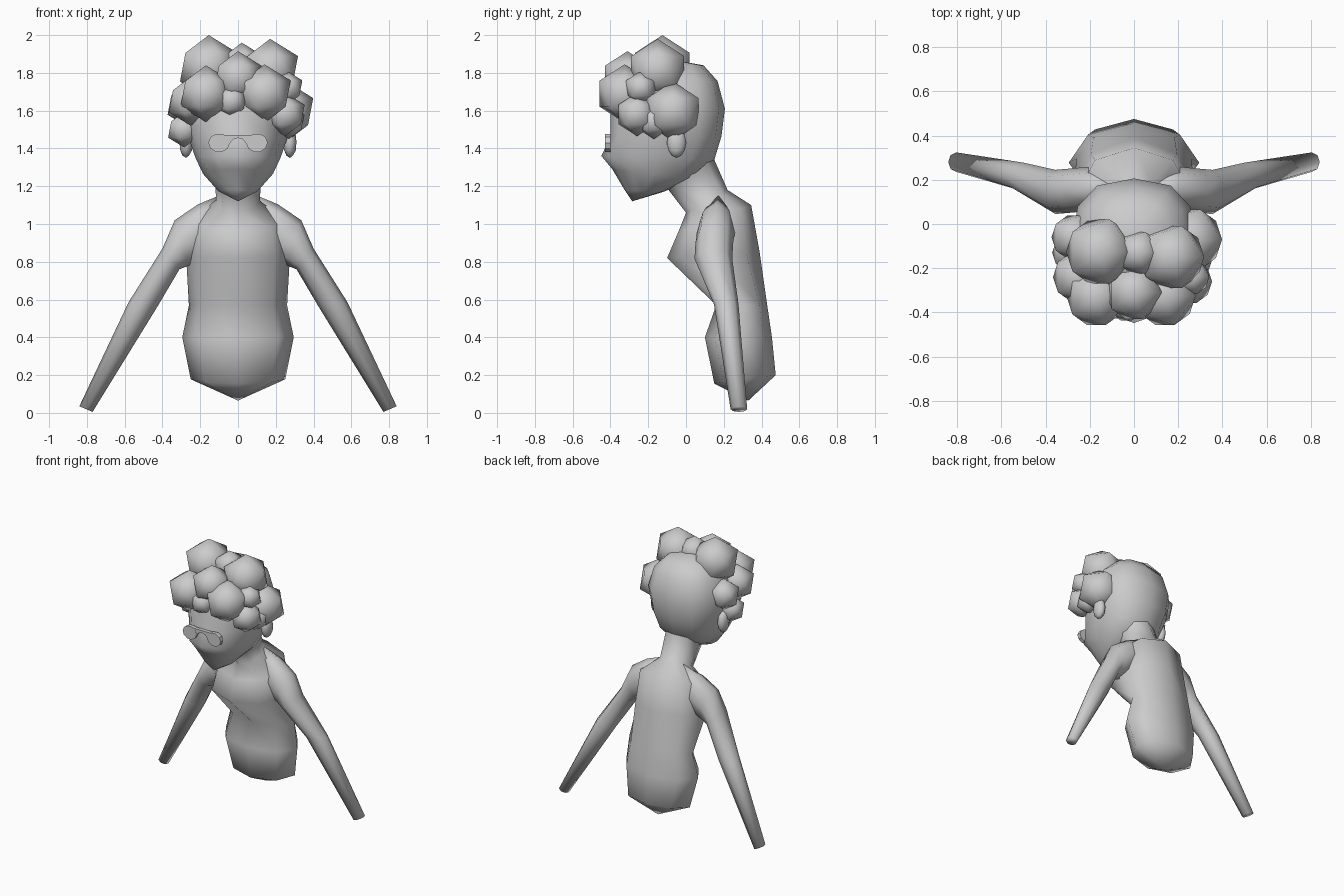
import bpy, bmesh
from math import cos, sin, pi
from mathutils import Vector

if "Cube" in bpy.data.objects:
    bpy.data.objects.remove(bpy.data.objects["Cube"])


def finish(name, bm, smooth=True):
    bmesh.ops.recalc_face_normals(bm, faces=bm.faces)
    mesh = bpy.data.meshes.new(name)
    bm.to_mesh(mesh)
    bm.free()
    for p in mesh.polygons:
        p.use_smooth = smooth
    obj = bpy.data.objects.new(name, mesh)
    bpy.context.collection.objects.link(obj)
    return obj


def loft(name, rings, n, start=None, end=None, back_power=1.0):
    """Skin rings given as (centre, half axis u, half axis v); optional pole points.
    back_power below 1 squares off the half on the +u side."""
    bm = bmesh.new()
    loops = []
    for c, u, v in rings:
        loop = []
        for i in range(n):
            a, b = cos(2 * pi * i / n), sin(2 * pi * i / n)
            if a > 0.01:
                a = a ** back_power
                b = abs(b) ** back_power * (1 if b > 0 else -1)
            loop.append(bm.verts.new(c + u * a + v * b))
        loops.append(loop)
    for a, b in zip(loops, loops[1:]):
        for i in range(n):
            j = (i + 1) % n
            bm.faces.new((a[i], a[j], b[j], b[i]))
    for loop, pole in ((loops[0], start), (loops[-1], end)):
        if pole:
            p = bm.verts.new(pole)
            for i in range(n):
                bm.faces.new((loop[i], loop[(i + 1) % n], p))
        else:
            bm.faces.new(loop)
    return finish(name, bm)


def body_ring(fy, fz, by, bz, rx):
    """Tilted ring from its front point, back point and half width."""
    f, b = Vector((0, fy, fz)), Vector((0, by, bz))
    return (f + b) / 2, (b - f) / 2, Vector((rx, 0, 0))


# Torso and neck in one skin, leaning forward into the head
loft("torso_and_neck", [body_ring(*r) for r in (
    (0.15, 0.155, 0.475, 0.20, 0.25),
    (0.10, 0.40, 0.455, 0.40, 0.295),
    (0.16, 0.57, 0.43, 0.57, 0.26),
    (-0.10, 0.82, 0.39, 0.85, 0.275),
    (-0.04, 0.96, 0.345, 1.10, 0.25),
    (0.0, 1.06, 0.22, 1.18, 0.115),
    (-0.10, 1.19, 0.15, 1.34, 0.125),
    (-0.16, 1.30, 0.12, 1.42, 0.19))], 8, start=(0, 0.33, 0.065))

# Head with pointed chin and round skull
loft("head", [body_ring(*r) for r in (
    (-0.325, 1.18, -0.12, 1.17, 0.105),
    (-0.39, 1.29, 0.05, 1.24, 0.185),
    (-0.448, 1.36, 0.15, 1.34, 0.225),
    (-0.40, 1.465, 0.188, 1.465, 0.265),
    (-0.40, 1.61, 0.206, 1.61, 0.285),
    (-0.34, 1.757, 0.167, 1.757, 0.245),
    (-0.23, 1.84, 0.093, 1.84, 0.16))], 12,
    start=(0, -0.285, 1.12), end=(0, -0.07, 1.87), back_power=0.78)

# Arms: outer x z, inner x z, centre y, half depth
arm_profile = (
    (0.10, 1.15, 0.10, 0.90, 0.17, 0.06),
    (0.21, 1.105, 0.18, 0.82, 0.16, 0.10),
    (0.335, 1.02, 0.26, 0.78, 0.15, 0.10),
    (0.40, 0.87, 0.31, 0.76, 0.145, 0.10),
    (0.58, 0.585, 0.425, 0.565, 0.213, 0.065),
    (0.84, 0.035, 0.77, 0.005, 0.28, 0.044))
for side, s in (("right", 1), ("left", -1)):
    rings = []
    for ox, oz, ix, iz, y, ry in arm_profile:
        o, i = Vector((s * ox, y, oz)), Vector((s * ix, y, iz))
        rings.append(((o + i) / 2, (o - i) / 2, Vector((0, ry, 0))))
    loft(side + "_arm", rings, 8)


def ball(name, x, y, z, r, scale=(1, 1, 1), subdivisions=1):
    bm = bmesh.new()
    bmesh.ops.create_icosphere(bm, subdivisions=subdivisions, radius=r)
    for v in bm.verts:
        v.co = Vector((v.co.x * scale[0] + x, v.co.y * scale[1] + y, v.co.z * scale[2] + z))
    return finish(name, bm)


# Curly hair clumps
curls = (
    (-0.155, -0.125, 1.83, 0.17), (0.17, -0.15, 1.815, 0.165),
    (0.02, -0.13, 1.85, 0.11), (0.0, -0.31, 1.775, 0.14),
    (-0.17, -0.33, 1.69, 0.15), (0.14, -0.325, 1.69, 0.155),
    (-0.035, -0.36, 1.65, 0.09), (0.255, -0.07, 1.595, 0.16),
    (0.25, -0.26, 1.58, 0.115), (0.26, -0.24, 1.72, 0.09),
    (0.27, -0.17, 1.54, 0.09),
    (-0.25, -0.24, 1.65, 0.13), (-0.27, -0.06, 1.63, 0.115),
    (-0.285, -0.13, 1.50, 0.095))
for k, c in enumerate(curls):
    ball("hair_curl_%02d" % k, *c)

# Ears
for side, s in (("right", 1), ("left", -1)):
    ball(side + "_ear", s * 0.275, -0.05, 1.43, 0.08, (0.45, 0.65, 1), 2)


def plate(name, outline, y0, y1):
    """Extrude an x z outline between two depths."""
    bm = bmesh.new()
    f = [bm.verts.new((x, y0, z)) for x, z in outline]
    b = [bm.verts.new((x, y1, z)) for x, z in outline]
    bm.faces.new(f)
    bm.faces.new(b)
    for i in range(len(f)):
        j = (i + 1) % len(f)
        bm.faces.new((f[i], f[j], b[j], b[i]))
    return finish(name, bm, False)


# Glasses: two lenses and an arched bridge
for side, s in (("right", 1), ("left", -1)):
    plate(side + "_lens", [(s * 0.1 + 0.057 * cos(2 * pi * i / 10),
                            1.43 + 0.05 * sin(2 * pi * i / 10)) for i in range(10)],
          -0.428, -0.40)
plate("bridge", [(-0.09, 1.472), (0.09, 1.472), (0.05, 1.42), (0.025, 1.448),
                 (0, 1.456), (-0.025, 1.448), (-0.05, 1.42)], -0.427, -0.40)
